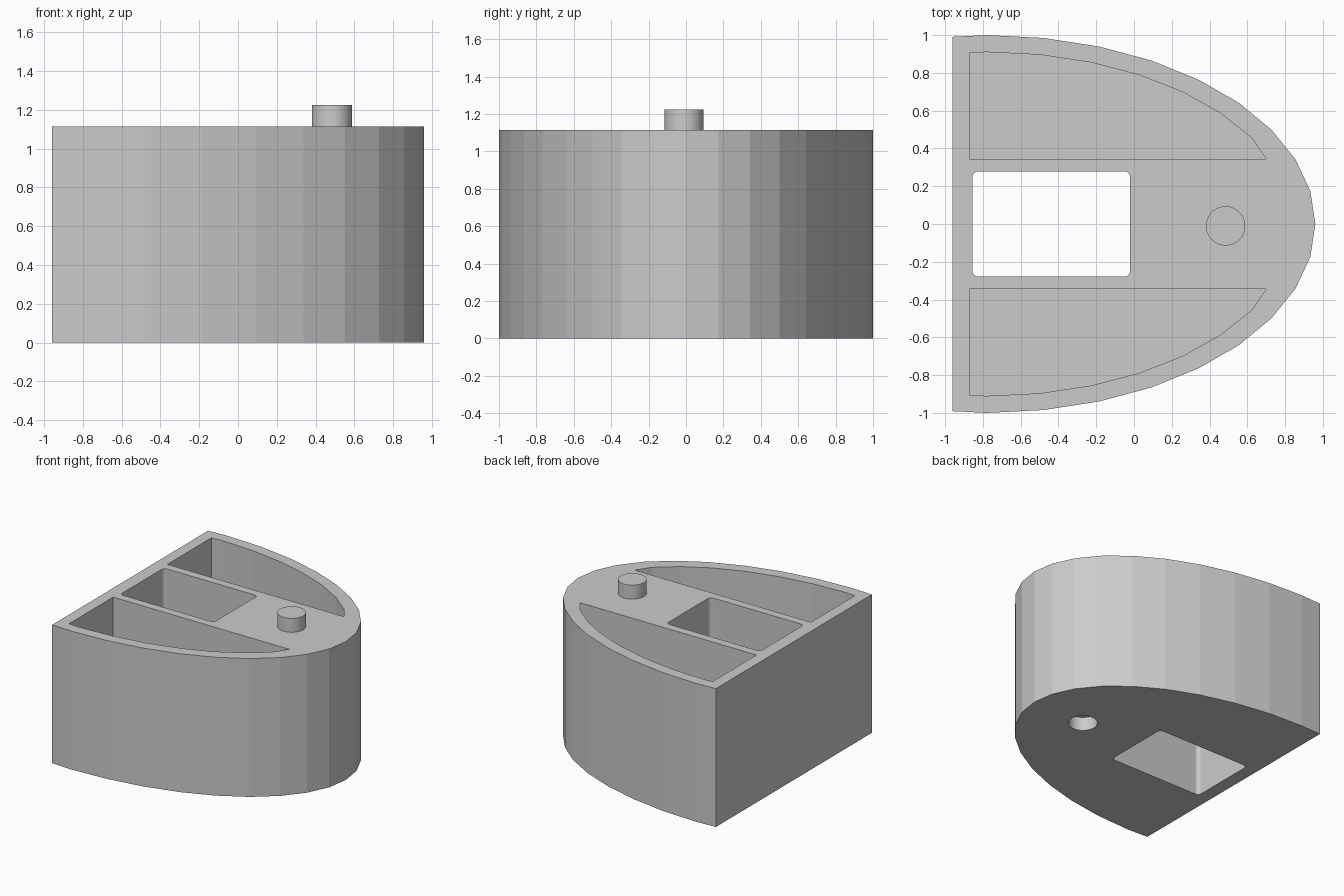
import bpy, bmesh
from math import sin, cos, radians, pi

cube = bpy.data.objects.get("Cube")
if cube:
    bpy.data.objects.remove(cube, do_unlink=True)

grey = bpy.data.materials.new("light grey")
grey.use_nodes = True
GREY = (0.6, 0.6, 0.6, 1)
grey.diffuse_color = GREY
grey.node_tree.nodes["Principled BSDF"].inputs["Base Color"].default_value = GREY

HEIGHT, FLOOR, ARC_X = 1.113, 0.09, -0.78
PEG = (0.485, -0.01)


def prism(name, outline, z0, z1):
    """Extrude a counter-clockwise outline from z0 up to z1."""
    bm = bmesh.new()
    base = bm.faces.new([bm.verts.new((x, y, z0)) for x, y in outline])
    top = bmesh.ops.extrude_face_region(bm, geom=[base])["geom"]
    bmesh.ops.translate(bm, vec=(0, 0, z1 - z0),
                        verts=[g for g in top if isinstance(g, bmesh.types.BMVert)])
    bmesh.ops.recalc_face_normals(bm, faces=bm.faces)
    mesh = bpy.data.meshes.new(name)
    bm.to_mesh(mesh)
    bm.free()
    mesh.materials.append(grey)
    obj = bpy.data.objects.new(name, mesh)
    bpy.context.collection.objects.link(obj)
    return obj


def arc(cx, cy, rx, ry, start, end, steps):
    angles = [radians(start + (end - start) * i / steps) for i in range(steps + 1)]
    return [(cx + rx * cos(a), cy + ry * sin(a)) for a in angles]


def circle(radius):
    return arc(*PEG, radius, radius, 0, 360, 48)[:-1]


def cut(target, cutter):
    cutter.hide_render = True
    mod = target.modifiers.new("cut", 'BOOLEAN')
    mod.operation, mod.solver, mod.object = 'DIFFERENCE', 'EXACT', cutter
    bpy.context.view_layer.objects.active = target
    bpy.ops.object.modifier_apply(modifier=mod.name)
    bpy.data.objects.remove(cutter, do_unlink=True)


# Half-elliptical body with a flat end
outline = [(-0.96, -0.991)] + arc(ARC_X, 0, 1.74, 1, -90, 90, 18) + [(-0.96, 0.991)]
body = prism("body", outline, 0, HEIGHT)

# Blind side pockets, mirrored across the centre line
curve = arc(ARC_X, 0, 1.62, 0.91, 30, 90, 6)
pocket = [(-0.87, 0.345), (0.70, 0.345)] + curve + [(-0.87, 0.905)]
for side in (1, -1):
    shape = [(x, side * y) for x, y in pocket][::side]
    cut(body, prism("pocket_cutter", shape, FLOOR, HEIGHT + 0.2))

# Rounded rectangular opening through the whole body
X0, X1, Y, R = -0.855, -0.02, 0.278, 0.03
corners = [(X1 - R, Y - R), (X0 + R, Y - R), (X0 + R, R - Y), (X1 - R, R - Y)]
opening = []
for i, (x, y) in enumerate(corners):
    opening += arc(x, y, R, R, 90 * i, 90 * i + 90, 5)
cut(body, prism("opening_cutter", opening, -0.2, HEIGHT + 0.2))

# Socket underneath that receives a peg
cut(body, prism("socket_cutter", circle(0.107), -0.2, 0.11))

# Locating peg on top
peg = prism("peg", circle(0.104), HEIGHT, 1.225)
bpy.ops.object.select_all(action='DESELECT')
peg.select_set(True)
bpy.context.view_layer.objects.active = peg
bpy.ops.object.shade_smooth_by_angle(angle=radians(30))
